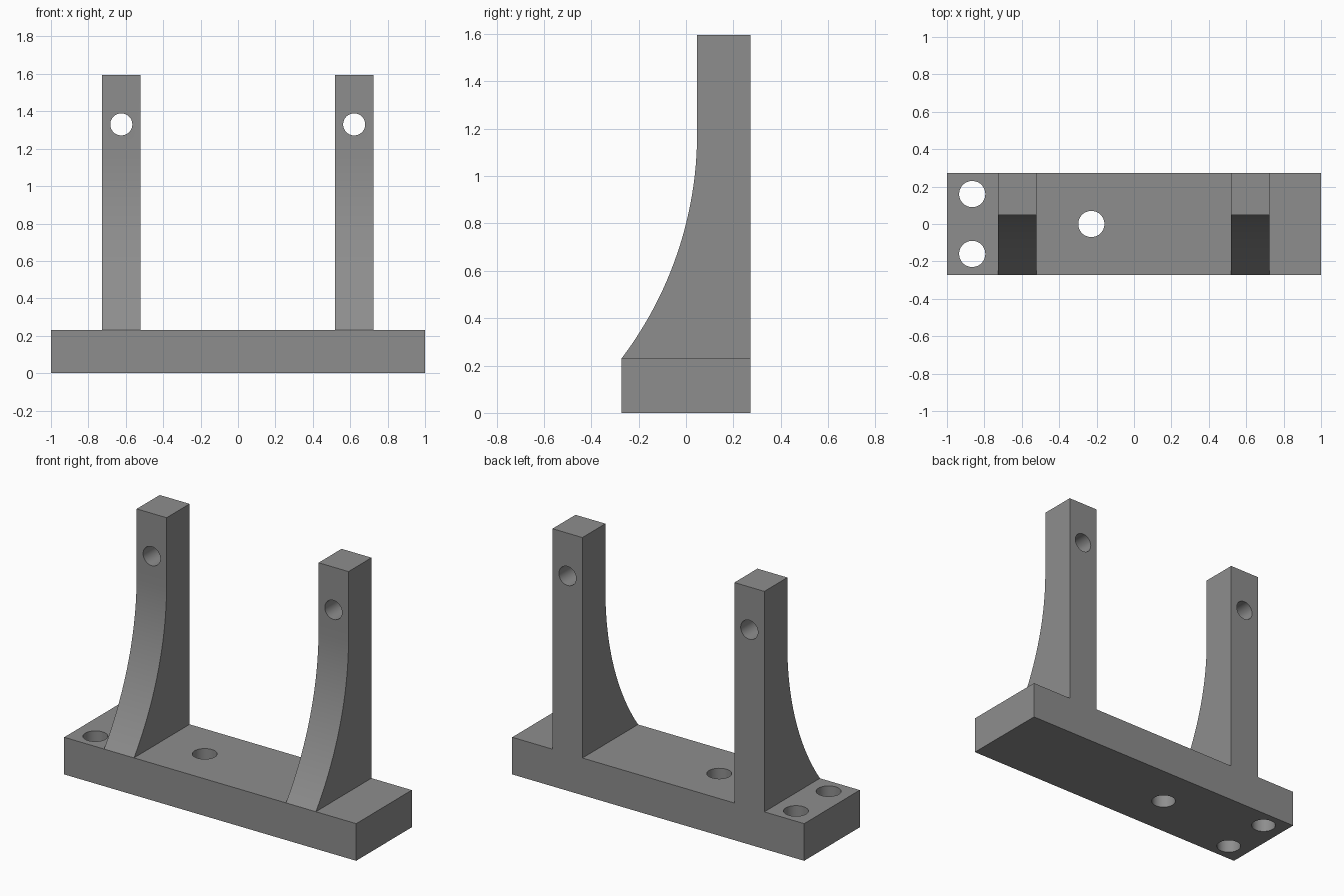
import bpy, bmesh, math

if "Cube" in bpy.data.objects:
    bpy.data.objects.remove(bpy.data.objects["Cube"])

W, D, BASE_H, TOP = 1.0, 0.272, 0.23, 1.595
POST_FRONT, ARC_Z = 0.047, 1.18          # front of the straight post, where the curve begins

grey = bpy.data.materials.new("plain grey")
grey.diffuse_color = (0.27, 0.27, 0.27, 1)
grey.use_nodes = True
grey.node_tree.nodes["Principled BSDF"].inputs["Base Color"].default_value = grey.diffuse_color


def prism(name, profile, x0, x1):
    """Extrude a (y, z) profile along x."""
    bm = bmesh.new()
    face = bm.faces.new([bm.verts.new((x0, y, z)) for y, z in profile])
    ext = bmesh.ops.extrude_face_region(bm, geom=[face])["geom"]
    bmesh.ops.translate(bm, vec=(x1 - x0, 0, 0),
                        verts=[v for v in ext if isinstance(v, bmesh.types.BMVert)])
    bmesh.ops.recalc_face_normals(bm, faces=bm.faces)
    mesh = bpy.data.meshes.new(name)
    bm.to_mesh(mesh)
    bm.free()
    mesh.materials.append(grey)
    ob = bpy.data.objects.new(name, mesh)
    bpy.context.collection.objects.link(ob)
    return ob


def boolean(target, tool, operation):
    mod = target.modifiers.new(operation.lower(), 'BOOLEAN')
    mod.operation, mod.object, mod.solver = operation, tool, 'EXACT'
    bpy.context.view_layer.objects.active = target
    bpy.ops.object.modifier_apply(modifier=mod.name)
    bpy.data.objects.remove(tool)


def drill(target, location, radius, rotation=(0, 0, 0)):
    bpy.ops.mesh.primitive_cylinder_add(vertices=48, radius=radius, depth=1.0,
                                        location=location, rotation=rotation)
    tool = bpy.context.object
    tool.hide_render = True
    tool.data.materials.append(grey)
    boolean(target, tool, 'DIFFERENCE')


# Base plate
bracket = prism("bracket", [(-D, 0), (D, 0), (D, BASE_H), (-D, BASE_H)], -W, W)

# Upright posts with a concave arc down to the front edge of the base
drop, rise = POST_FRONT + D, ARC_Z - BASE_H
radius = (rise ** 2 + drop ** 2) / (2 * drop)
sweep = math.asin(rise / radius)
arc = [(POST_FRONT - radius + radius * math.cos(a), ARC_Z - radius * math.sin(a))
       for a in (sweep * i / 24 for i in range(25))]
profile = [(POST_FRONT, TOP)] + arc + [(-D, 0.1), (D, 0.1), (D, TOP)]
for x0, x1 in ((-0.727, -0.522), (0.519, 0.724)):
    boolean(bracket, prism("post", profile, x0, x1), 'UNION')

# Holes through the posts and the base
for x in (-0.624, 0.621):
    drill(bracket, (x, 0.1, 1.33), 0.059, (math.pi / 2, 0, 0))
for x, y in ((-0.865, 0.16), (-0.865, -0.16), (-0.228, 0)):
    drill(bracket, (x, y, 0.1), 0.07)

# Merge coplanar faces, smooth only the arcs and hole walls
bm = bmesh.new()
bm.from_mesh(bracket.data)
bmesh.ops.remove_doubles(bm, verts=bm.verts, dist=1e-5)
bmesh.ops.dissolve_limit(bm, angle_limit=0.002, verts=bm.verts, edges=bm.edges)
bm.to_mesh(bracket.data)
bm.free()
bpy.ops.object.select_all(action='DESELECT')
bracket.select_set(True)
bpy.context.view_layer.objects.active = bracket
bpy.ops.object.shade_smooth_by_angle(angle=math.radians(30))
